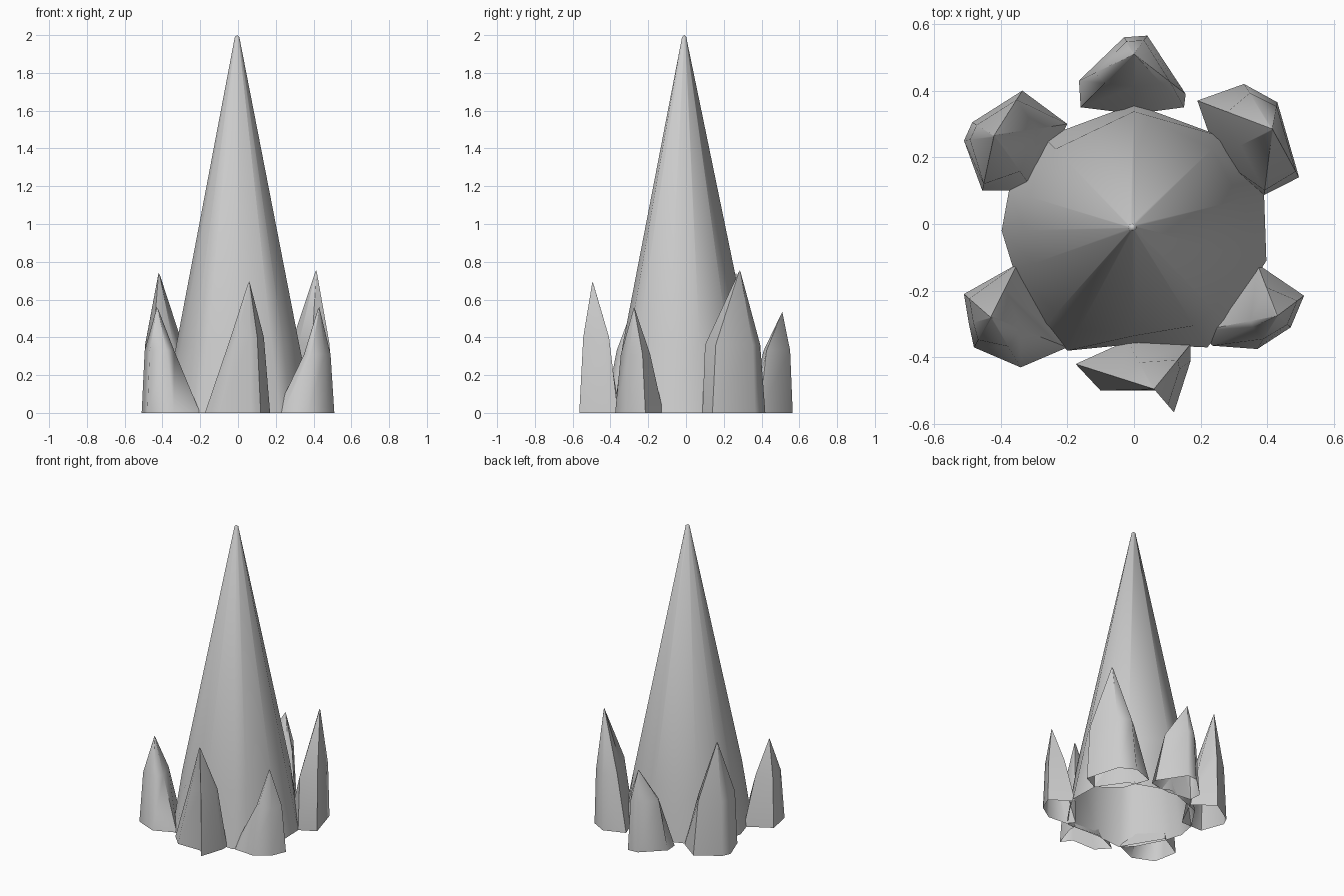
import bpy, bmesh

stone = bpy.data.materials.new("pale grey crystal")
stone.diffuse_color = (0.6, 0.6, 0.6, 1)


def crystal(name, tip, shoulder_z, outline):
    """Hollow faceted spike, open below: base outline, shoulder ring, blunt tip.
    Each outline entry is x, y and how far its shoulder leans to the tip."""
    tx, ty, tz = tip
    bm = bmesh.new()
    base = [bm.verts.new((x, y, 0)) for x, y, _ in outline]
    mid = [bm.verts.new((x + (tx - x) * t, y + (ty - y) * t, shoulder_z))
           for x, y, t in outline]
    top = [bm.verts.new((tx + (x - tx) * 0.03, ty + (y - ty) * 0.03, tz - 0.01))
           for x, y, _ in outline]
    apex = bm.verts.new(tip)
    n = len(outline)
    for i in range(n):
        j = (i + 1) % n
        bm.faces.new((base[i], base[j], mid[j], mid[i]))
        bm.faces.new((mid[i], mid[j], top[j], top[i]))
        bm.faces.new((top[i], top[j], apex))
    me = bpy.data.meshes.new(name)
    bm.to_mesh(me)
    bm.free()
    me.materials.append(stone)
    ob = bpy.data.objects.new(name, me)
    bpy.context.collection.objects.link(ob)
    bpy.ops.object.select_all(action='DESELECT')
    ob.select_set(True)
    bpy.context.view_layer.objects.active = ob
    bpy.ops.object.shade_smooth_by_angle(angle=1.1)


# Tall central spire (all outlines run counter-clockwise)
crystal("main_spire", (-0.005, -0.01, 2.0), 0.36, [
    (0.39, 0.09, 0.18), (0.27, 0.26, 0.13), (0, 0.36, 0.06),
    (-0.27, 0.26, 0.13), (-0.375, 0.10, 0.17), (-0.397, -0.02, 0.18),
    (-0.36, -0.14, 0.17), (-0.27, -0.31, 0.14), (-0.20, -0.38, 0.18),
    (0, -0.36, 0.07), (0.22, -0.37, 0.18), (0.28, -0.30, 0.14),
    (0.397, -0.11, 0.18)])

# Ring of six small crystals
crystal("back_crystal", (0.0, 0.51, 0.535), 0.33, [
    (0.155, 0.39, 0.3), (0.04, 0.565, 0.25), (-0.03, 0.56, 0.25),
    (-0.165, 0.43, 0.3), (-0.16, 0.35, 0.45), (0, 0.33, 0.45),
    (0.15, 0.35, 0.45)])
crystal("back_right_crystal", (0.415, 0.285, 0.755), 0.36, [
    (0.495, 0.14, 0.12), (0.43, 0.365, 0.15), (0.33, 0.42, 0.2),
    (0.19, 0.37, 0.4), (0.25, 0.20, 0.42), (0.39, 0.087, 0.07)])
crystal("back_left_crystal", (-0.42, 0.265, 0.74), 0.36, [
    (-0.20, 0.30, 0.42), (-0.335, 0.40, 0.2), (-0.485, 0.305, 0.2),
    (-0.51, 0.25, 0.2), (-0.455, 0.10, 0.12), (-0.30, 0.10, 0.35)])
crystal("front_left_crystal", (-0.43, -0.28, 0.56), 0.33, [
    (-0.35, -0.12, 0.45), (-0.51, -0.21, 0.2), (-0.495, -0.30, 0.2),
    (-0.48, -0.37, 0.25), (-0.34, -0.43, 0.42), (-0.20, -0.37, 0.6)])
crystal("front_right_crystal", (0.43, -0.275, 0.56), 0.31, [
    (0.51, -0.215, 0.25), (0.37, -0.12, 0.45), (0.20, -0.32, 0.65),
    (0.235, -0.365, 0.62), (0.37, -0.375, 0.3), (0.47, -0.31, 0.25)])
crystal("front_crystal", (0.06, -0.495, 0.695), 0.40, [
    (0.17, -0.41, 0.3), (0.17, -0.36, 0.35), (-0.02, -0.35, 0.45),
    (-0.175, -0.42, 0.58), (-0.10, -0.50, 0.58), (0.07, -0.50, 0.4),
    (0.12, -0.565, 0.3)])
